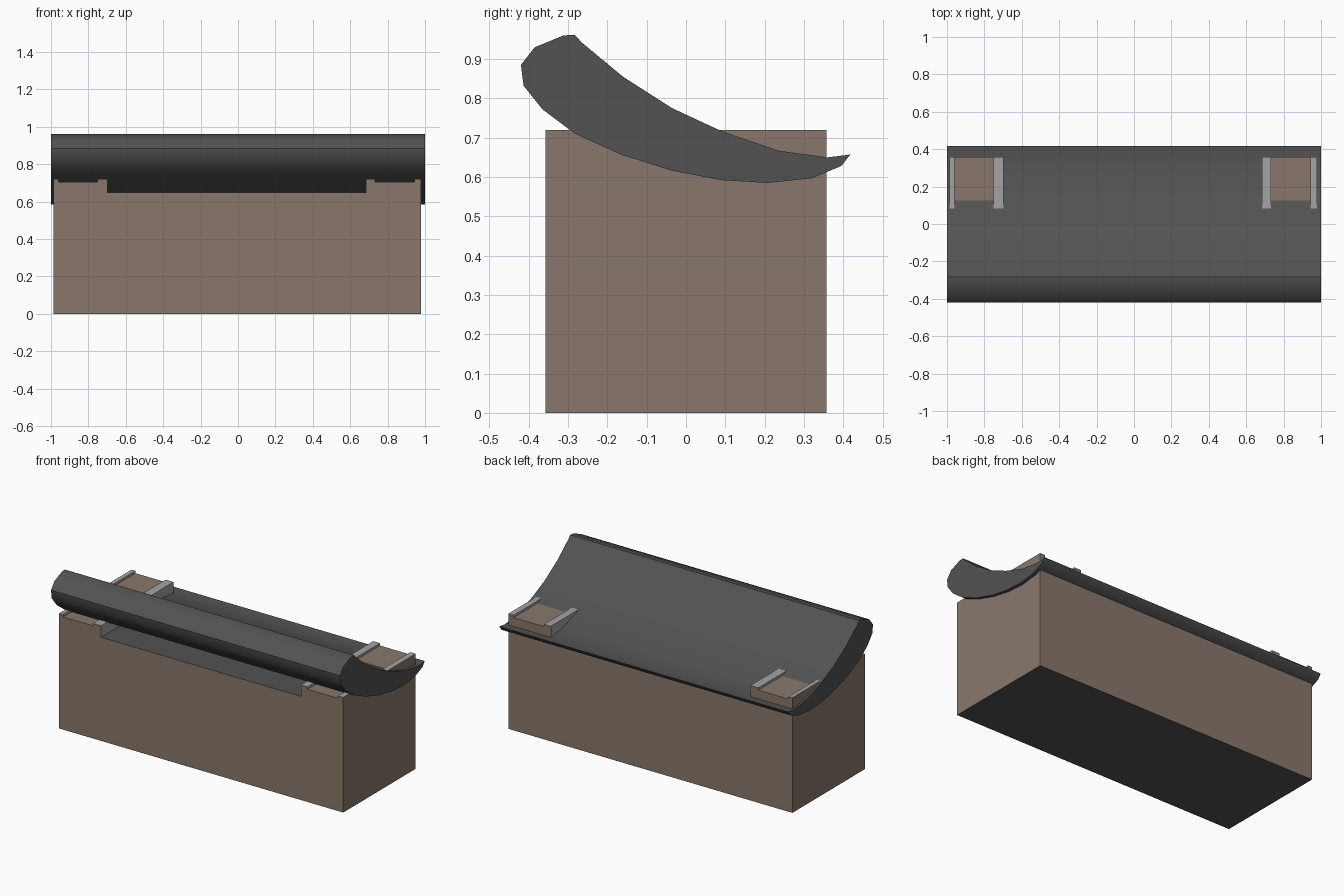
import bpy, bmesh, math

if "Cube" in bpy.data.objects:
    bpy.data.objects.remove(bpy.data.objects["Cube"])


def material(name, rgb):
    m = bpy.data.materials.new(name)
    m.diffuse_color = (*rgb, 1)
    m.use_nodes = True
    m.node_tree.nodes["Principled BSDF"].inputs["Base Color"].default_value = m.diffuse_color
    return m


BROWN = material("brown stone", (0.25, 0.187, 0.149))
DARK = material("dark grey", (0.085, 0.085, 0.085))
LIGHT = material("light grey", (0.37, 0.37, 0.37))


def prism(name, profile, to3d, a, b, mats):
    """Extrude a closed 2D profile between a and b."""
    bm = bmesh.new()
    near = [bm.verts.new(to3d(u, v, a)) for u, v in profile]
    far = [bm.verts.new(to3d(u, v, b)) for u, v in profile]
    bm.faces.new(near)
    bm.faces.new(far[::-1])
    n = len(profile)
    for i in range(n):
        j = (i + 1) % n
        bm.faces.new((near[j], near[i], far[i], far[j]))
    bmesh.ops.recalc_face_normals(bm, faces=bm.faces)
    me = bpy.data.meshes.new(name)
    bm.to_mesh(me)
    bm.free()
    for m in mats:
        me.materials.append(m)
    ob = bpy.data.objects.new(name, me)
    bpy.context.collection.objects.link(ob)
    return ob


# Base block: stepped top with corner pads, ridges and a wide notch
R, P, F = 0.72, 0.705, 0.648
base_profile = [
    (-0.987, 0), (0.979, 0), (0.979, R), (0.943, R), (0.943, P), (0.732, P),
    (0.732, R), (0.685, R), (0.685, F), (-0.697, F), (-0.697, R),
    (-0.752, R), (-0.752, P), (-0.96, P), (-0.96, R), (-0.987, R)]
base = prism("base_block", base_profile, lambda u, v, t: (u, t, v),
             -0.358, 0.358, [BROWN, DARK, LIGHT])
for f in base.data.polygons:
    n, c = f.normal, f.center
    if n.z < -0.5 or (n.z > 0.5 and c.z < F + 0.01):
        f.material_index = 1        # underside and notch floor
    elif n.z > 0.5 and c.z > P + 0.005:
        f.material_index = 2        # ridge tops
    elif abs(n.x) > 0.5 and abs(c.x) < 0.97:
        f.material_index = 2        # ridge sides

# Curved slab lying across the base
slab_profile = [
    (-0.283, 0.962), (-0.265, 0.942), (-0.16, 0.855), (-0.035, 0.775),
    (0.09, 0.717), (0.235, 0.667), (0.36, 0.65), (0.418, 0.657),
    (0.395, 0.628), (0.32, 0.597), (0.21, 0.585), (0.09, 0.592),
    (-0.035, 0.616), (-0.165, 0.657), (-0.282, 0.71), (-0.365, 0.772),
    (-0.413, 0.832), (-0.42, 0.885), (-0.385, 0.93), (-0.312, 0.96)]
slab = prism("curved_slab", slab_profile, lambda u, v, t: (t, u, v),
             -1, 1, [DARK])
bpy.ops.object.select_all(action='DESELECT')
slab.select_set(True)
bpy.context.view_layer.objects.active = slab
bpy.ops.object.shade_smooth_by_angle(angle=math.radians(40))
